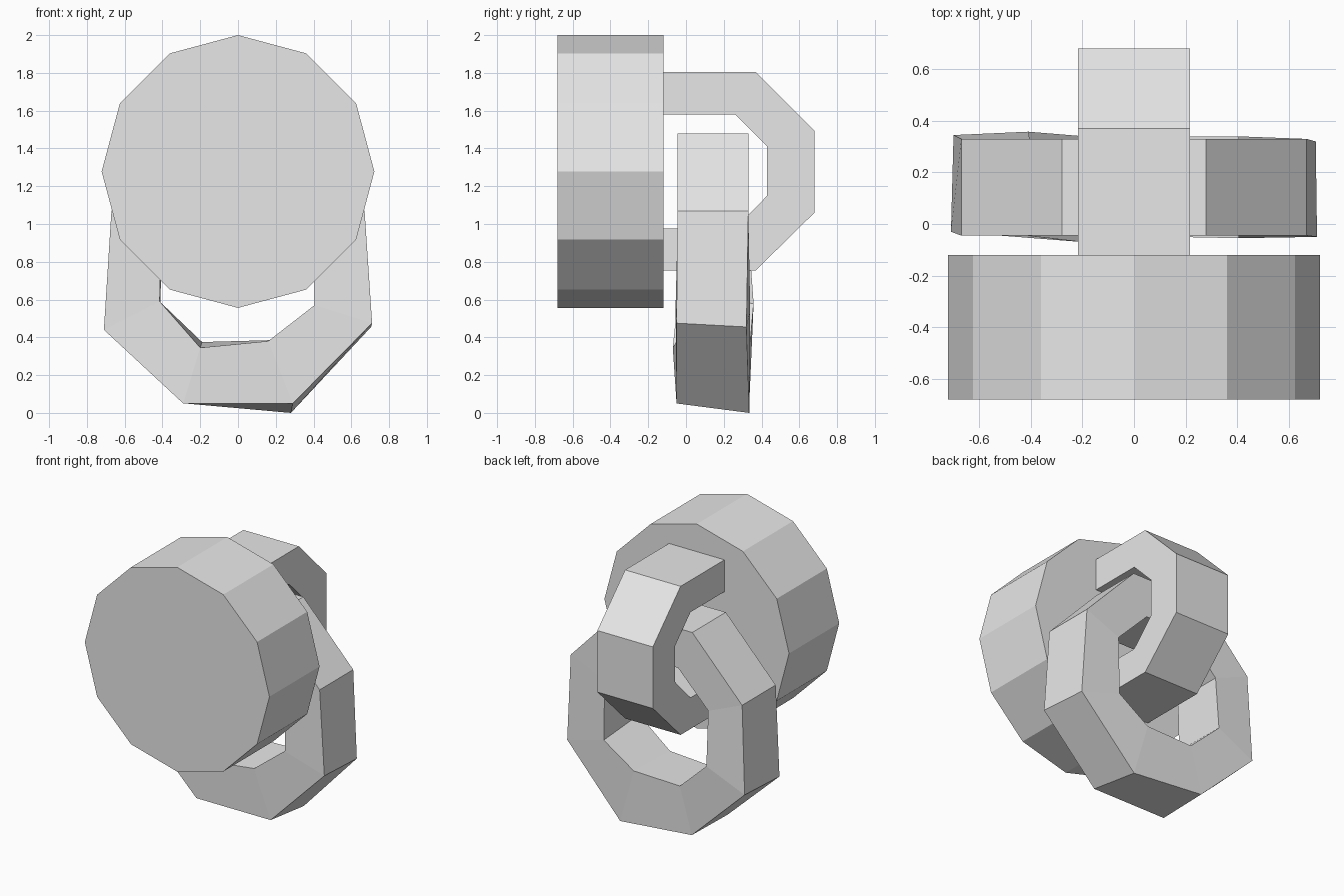
import bpy
import bmesh
from math import radians

cube = bpy.data.objects.get("Cube")
if cube:
    bpy.data.objects.remove(cube, do_unlink=True)

grey = bpy.data.materials.new("light_grey")
grey.use_nodes = True
grey.diffuse_color = (0.8, 0.8, 0.8, 1)
grey.node_tree.nodes["Principled BSDF"].inputs["Base Color"].default_value = (0.8, 0.8, 0.8, 1)


def band(name, loops, closed):
    """Bridge four matching loops into a square-section band."""
    bm = bmesh.new()
    rows = [[bm.verts.new(p) for p in loop] for loop in loops]
    count = len(rows[0])
    for i in range(count if closed else count - 1):
        j = (i + 1) % count
        for a, b in zip(rows, rows[1:] + rows[:1]):
            bm.faces.new((a[i], a[j], b[j], b[i]))
    if not closed:
        for i in (0, count - 1):
            bm.faces.new([row[i] for row in rows])
    bmesh.ops.recalc_face_normals(bm, faces=bm.faces)
    mesh = bpy.data.meshes.new(name)
    bm.to_mesh(mesh)
    bm.free()
    obj = bpy.data.objects.new(name, mesh)
    bpy.context.collection.objects.link(obj)
    mesh.materials.append(grey)
    return obj


# Twelve-sided disc facing the front
bpy.ops.mesh.primitive_cylinder_add(vertices=12, radius=0.722, depth=0.56,
                                    location=(0, -0.4, 1.278),
                                    rotation=(radians(90), 0, 0))
disc = bpy.context.object
disc.name = "disc"
disc.data.materials.append(grey)

# Hook on the back of the disc: (y, z) profiles swept across x
outer = [(-0.12, 1.805), (0.37, 1.805), (0.68, 1.495),
         (0.68, 1.06), (0.37, 0.755), (-0.12, 0.755)]
inner = [(-0.12, 1.58), (0.26, 1.58), (0.43, 1.41),
         (0.43, 1.15), (0.26, 0.975), (-0.12, 0.975)]
w = 0.217
band("hook", [[(x, y, z) for y, z in profile] for x, profile in
              ((-w, outer), (w, outer), (w, inner), (-w, inner))], False)

# Hanging link: eight slightly uneven corners, clockwise from top right
front_outer = [(0.28, -0.045, 1.48), (0.67, -0.045, 1.07), (0.71, -0.05, 0.475),
               (0.29, -0.05, 0.05), (-0.29, -0.05, 0.05), (-0.71, -0.03, 0.44),
               (-0.67, -0.045, 1.07), (-0.28, -0.045, 1.48)]
back_outer = [(0.28, 0.33, 1.48), (0.67, 0.33, 1.07), (0.705, 0.32, 0.455),
              (0.28, 0.335, 0.0), (-0.28, 0.335, 0.05), (-0.7, 0.345, 0.45),
              (-0.67, 0.33, 1.07), (-0.28, 0.33, 1.48)]
front_inner = [(0.17, -0.045, 1.2), (0.405, -0.045, 0.96), (0.405, -0.055, 0.57),
               (0.16, -0.05, 0.38), (-0.2, -0.07, 0.345), (-0.415, -0.045, 0.59),
               (-0.405, -0.045, 0.96), (-0.17, -0.045, 1.2)]
back_inner = [(0.17, 0.33, 1.2), (0.405, 0.33, 0.96), (0.405, 0.34, 0.54),
              (0.17, 0.34, 0.385), (-0.19, 0.34, 0.375), (-0.41, 0.358, 0.58),
              (-0.405, 0.33, 0.96), (-0.17, 0.33, 1.2)]
band("hanging_link", [front_outer, back_outer, back_inner, front_inner], True)
